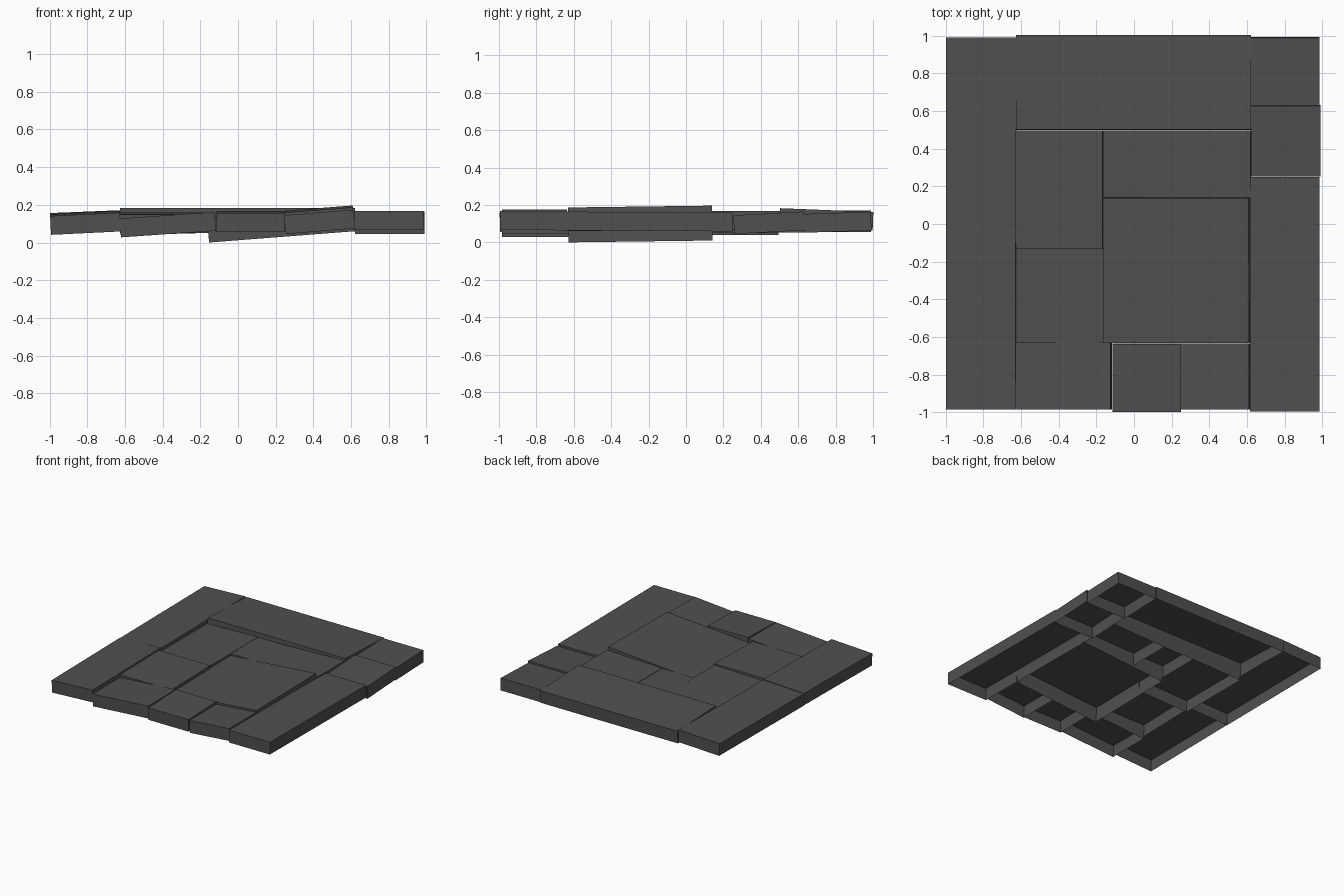
import bpy, bmesh, math
from mathutils import Matrix, Vector

if "Cube" in bpy.data.objects:
    bpy.data.objects.remove(bpy.data.objects["Cube"])

stone = bpy.data.materials.new("dark_stone_grey")
stone.diffuse_color = (0.08, 0.08, 0.08, 1)
stone.use_nodes = True
stone.node_tree.nodes["Principled BSDF"].inputs["Base Color"].default_value = stone.diffuse_color


def slab(name, x0, x1, y0, y1, top, rise_x=0.0, rise_y=0.0, thick=0.1):
    """Paving slab open underneath; top is its mid height, rises are end-to-end."""
    w, d = x1 - x0, y1 - y0
    bm = bmesh.new()
    bmesh.ops.create_cube(bm, size=1)
    bm.normal_update()
    bottom = [f for f in bm.faces if f.normal.z < -0.5]
    bmesh.ops.delete(bm, geom=bottom, context='FACES_ONLY')
    bmesh.ops.scale(bm, vec=Vector((w, d, thick)), verts=bm.verts)
    rot = Matrix.Rotation(-math.atan2(rise_x, w), 4, 'Y') @ \
        Matrix.Rotation(math.atan2(rise_y, d), 4, 'X')
    centre = Vector(((x0 + x1) / 2, (y0 + y1) / 2, top - thick / 2))
    bmesh.ops.transform(bm, matrix=Matrix.Translation(centre) @ rot, verts=bm.verts)
    me = bpy.data.meshes.new(name)
    bm.to_mesh(me)
    bm.free()
    me.materials.append(stone)
    ob = bpy.data.objects.new(name, me)
    bpy.context.collection.objects.link(ob)


# Outer ring of slabs
slab("left_back_slab", -0.995, -0.625, -0.10, 0.99, 0.16, 0.015, 0.008)
slab("left_front_slab", -0.995, -0.625, -0.985, -0.10, 0.155, 0.018, 0.01)
slab("back_slab", -0.625, 0.62, 0.50, 1.0, 0.173, 0.0, -0.02)
slab("right_back_corner_slab", 0.62, 0.985, 0.63, 0.99, 0.158, 0.0, 0.012)
slab("right_middle_slab", 0.62, 0.99, 0.255, 0.63, 0.155, 0.0, 0.02)
slab("right_front_slab", 0.615, 0.985, -0.995, 0.25, 0.163, 0.0, -0.008)
slab("front_left_slab", -0.625, -0.12, -0.985, -0.63, 0.145, 0.035, 0.0)
slab("front_middle_slab", -0.115, 0.25, -0.995, -0.635, 0.162, 0.0, 0.012)
slab("front_right_slab", 0.25, 0.615, -0.985, -0.635, 0.16, 0.03, 0.0)

# Inner slabs
slab("inner_left_back_slab", -0.625, -0.165, -0.13, 0.495, 0.145, 0.012, 0.0)
slab("inner_left_front_slab", -0.625, -0.16, -0.63, -0.13, 0.155, 0.0, 0.01)
slab("inner_small_slab", -0.165, 0.12, 0.14, 0.495, 0.15)
slab("inner_right_back_slab", 0.12, 0.62, 0.14, 0.495, 0.16, 0.015, 0.0)
slab("centre_slab", -0.16, 0.615, -0.63, 0.14, 0.162, 0.06, 0.01, 0.127)
